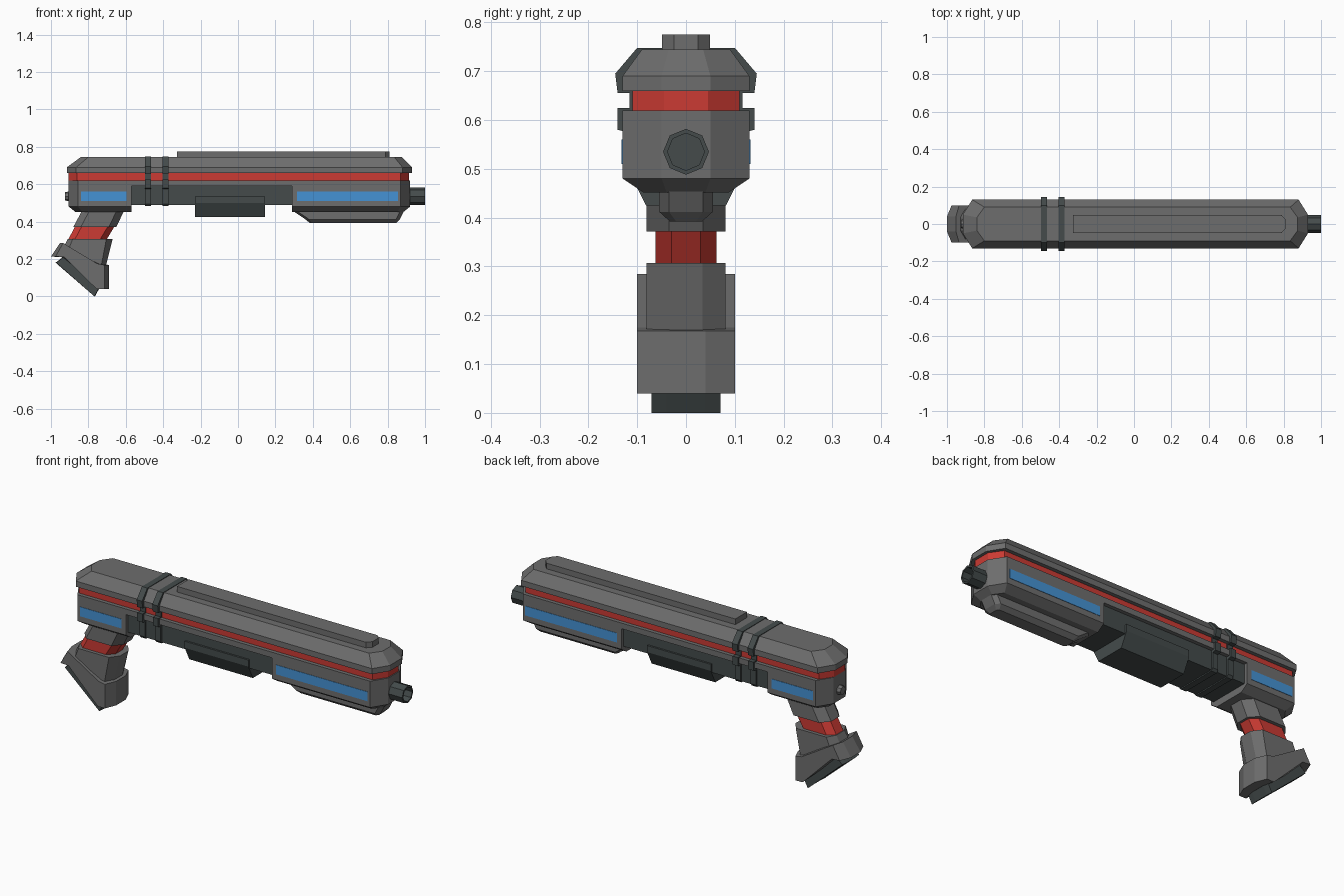
import bpy, bmesh, math

if "Cube" in bpy.data.objects:
    bpy.data.objects.remove(bpy.data.objects["Cube"])


def material(name, rgb):
    m = bpy.data.materials.new(name)
    m.diffuse_color = (*rgb, 1)
    m.use_nodes = True
    m.node_tree.nodes["Principled BSDF"].inputs["Base Color"].default_value = m.diffuse_color
    return m


GREY = material("grey metal", (0.155, 0.155, 0.155))
DARK = material("dark metal", (0.058, 0.071, 0.071))
RED = material("red trim", (0.60, 0.043, 0.033))
BLUE = material("blue panel", (0.06, 0.29, 0.66))


def loft(name, rings, mat):
    """Skin a stack of equal-length point rings and cap both ends."""
    bm = bmesh.new()
    vs = [[bm.verts.new(p) for p in r] for r in rings]
    n = len(vs[0])
    for a, b in zip(vs, vs[1:]):
        for i in range(n):
            j = (i + 1) % n
            bm.faces.new((a[i], a[j], b[j], b[i]))
    bm.faces.new(vs[0])
    bm.faces.new(vs[-1])
    bmesh.ops.recalc_face_normals(bm, faces=bm.faces[:])
    me = bpy.data.meshes.new(name)
    bm.to_mesh(me)
    bm.free()
    me.materials.append(mat)
    ob = bpy.data.objects.new(name, me)
    bpy.context.collection.objects.link(ob)
    return ob


def plan(z, x0, x1, w, e0=0.0, e1=0.0, n=0.05):
    """Horizontal outline with chamfered ends (chamfer length e0 / e1)."""
    half = [(x0, -n), (x0 + e0, -w), (x1 - e1, -w), (x1, -n)]
    return [(x, y, z) for x, y in half] + [(x, -y, z) for x, y in reversed(half)]


def box(name, x0, x1, y0, y1, z0, z1, mat):
    return loft(name, [[(x0, y0, z), (x1, y0, z), (x1, y1, z), (x0, y1, z)]
                       for z in (z0, z1)], mat)


def section(name, half, x0, x1, mat):
    """Mirror a half (y, z) section and extrude it along x."""
    pts = half + [(-y, z) for y, z in reversed(half)]
    return loft(name, [[(x, y, z) for y, z in pts] for x in (x0, x1)], mat)


def side_profile(name, pts, w, n, s, mat):
    """Extrude an (x, z) profile across y, narrowing in x at both sides."""
    cx = (min(p[0] for p in pts) + max(p[0] for p in pts)) / 2
    return loft(name, [[(cx + (x - cx) * k, y, z) for x, z in pts]
                       for y, k in ((-w, s), (-n, 1), (n, 1), (w, s))], mat)


def octagon(x, r, z=0.535):
    return [(x, r * math.cos(i * math.pi / 4), z + r * math.sin(i * math.pi / 4))
            for i in range(8)]


# upper shell, red stripe and top rail
loft("upper_shell", [plan(0.66, -0.915, 0.93, 0.13, 0.05, 0.05),
                     plan(0.69, -0.915, 0.93, 0.13, 0.05, 0.05),
                     plan(0.745, -0.84, 0.875, 0.09, 0.04, 0.04, 0.035)], GREY)
loft("red_stripe", [plan(z, -0.905, 0.915, 0.11, 0.045, 0.045, 0.045)
                    for z in (0.61, 0.67)], RED)
loft("top_rail", [plan(z, -0.325, 0.81, 0.049, 0, 0.022, 0.025)
                  for z in (0.735, 0.775)], GREY)

# lower body: rear block, front block and the strip joining them
loft("rear_body", [plan(0.62, -0.905, -0.57, 0.13, 0.05),
                   plan(0.48, -0.905, -0.57, 0.13, 0.05),
                   plan(0.452, -0.87, -0.57, 0.088, 0.035, 0, 0.04)], GREY)
loft("front_body", [plan(0.62, 0.29, 0.92, 0.13, 0, 0.05),
                    plan(0.48, 0.29, 0.92, 0.13, 0, 0.05),
                    plan(0.452, 0.29, 0.885, 0.088, 0, 0.035, 0.04)], GREY)
box("side_strip", -0.57, 0.29, -0.13, 0.13, 0.59, 0.62, GREY)
box("dark_core", -0.575, 0.295, -0.11, 0.11, 0.488, 0.595, DARK)

# underside parts
section("fore_grip", [(0.12, 0.535), (0.12, 0.5), (0.082, 0.425)], -0.23, 0.145, DARK)
loft("under_barrel", [plan(0.46, 0.29, 0.89, 0.055, 0.02, 0.02, 0.035),
                      plan(0.412, 0.36, 0.865, 0.055, 0.02, 0.02, 0.035),
                      plan(0.392, 0.385, 0.845, 0.033, 0.01, 0.01, 0.02)], GREY)

# two bands around the body
band = [(0.1, 0.748), (0.145, 0.695), (0.14, 0.655), (0.116, 0.655), (0.116, 0.625),
        (0.14, 0.625), (0.14, 0.58), (0.12, 0.575), (0.12, 0.495), (0.11, 0.482)]
for i, x in enumerate((-0.48, -0.388)):
    section(f"band_{i + 1}", band, x - 0.016, x + 0.016, DARK)

# muzzle with open bore, and rear stud
loft("muzzle", [octagon(0.91, 0.047), octagon(1.0, 0.047),
                octagon(1.0, 0.038), octagon(0.94, 0.038)], DARK)
loft("rear_stud", [octagon(-0.9, 0.027), octagon(-0.925, 0.022)], GREY)

# blue side panels
for side, s in (("front", -1), ("back", 1)):
    for end, x0, x1 in (("rear", -0.84, -0.595), ("fore", 0.315, 0.855)):
        box(f"blue_panel_{end}_{side}", x0, x1, s * 0.128, s * 0.132, 0.51, 0.56, BLUE)

# pistol grip
loft("grip_neck", [plan(0.456, -0.835, -0.61, 0.081, 0.04, 0.04, 0.035),
                   plan(0.372, -0.88, -0.65, 0.081, 0.04, 0.04, 0.035)], GREY)
loft("grip_red_ring", [plan(0.375, -0.87, -0.66, 0.0625, 0.035, 0.035, 0.03),
                       plan(0.3, -0.91, -0.705, 0.0625, 0.035, 0.035, 0.03)], RED)
side_profile("grip_stem", [(-0.91, 0.307), (-0.67, 0.307), (-0.71, 0.15),
                           (-0.94, 0.25)], 0.081, 0.034, 0.75, GREY)
side_profile("grip_base", [(-0.952, 0.285), (-1.0, 0.213), (-0.945, 0.21),
                           (-0.74, 0.04), (-0.69, 0.04), (-0.69, 0.168),
                           (-0.735, 0.175)], 0.1, 0.04, 0.84, GREY)
side_profile("grip_plate", [(-0.975, 0.18), (-0.93, 0.215), (-0.735, 0.055),
                            (-0.765, 0.0)], 0.071, 0.04, 0.97, DARK)
